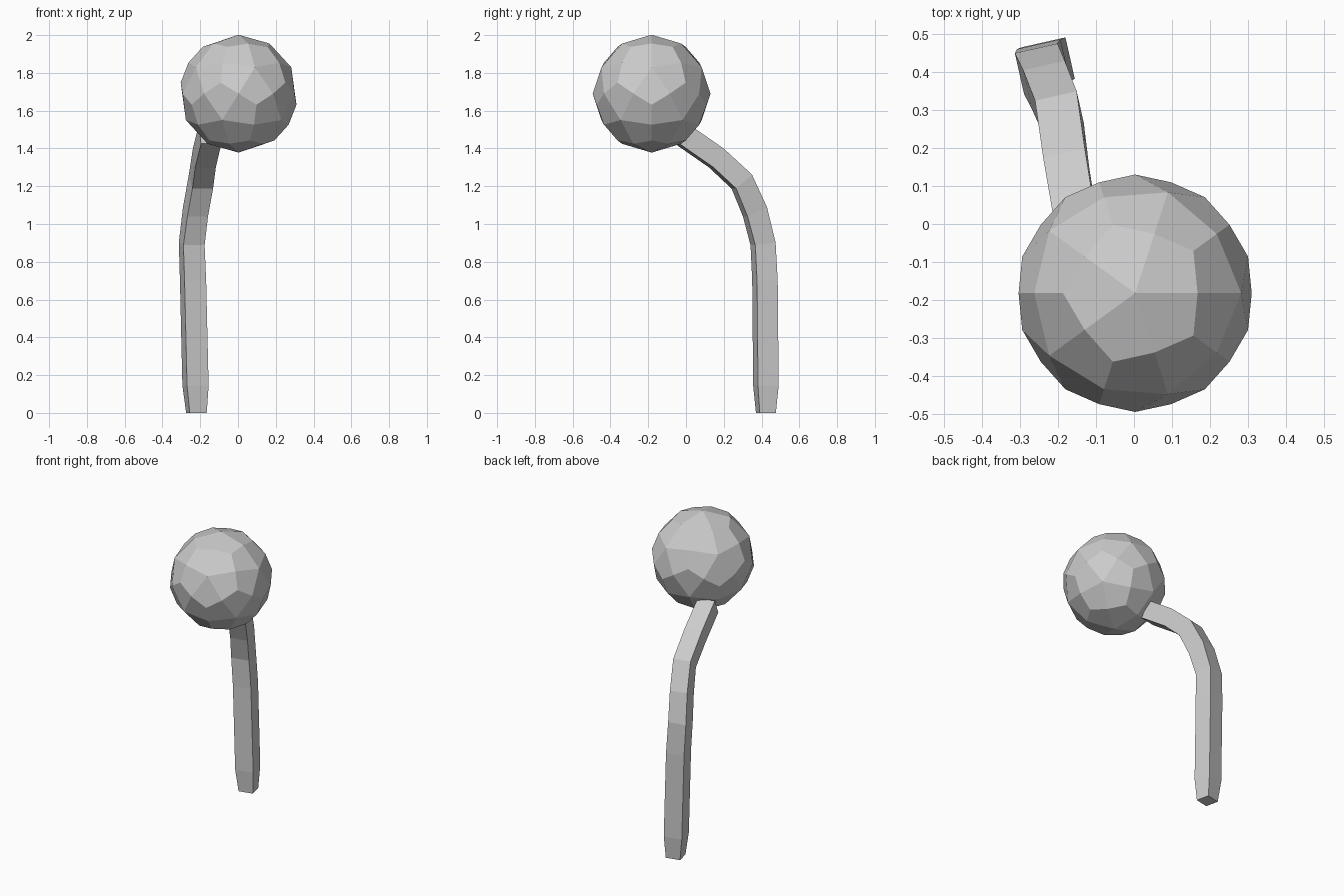
import bpy, bmesh
from mathutils import Vector

if "Cube" in bpy.data.objects:
    bpy.data.objects.remove(bpy.data.objects["Cube"])


def finish(bm, name):
    bmesh.ops.recalc_face_normals(bm, faces=bm.faces)
    mesh = bpy.data.meshes.new(name)
    bm.to_mesh(mesh)
    bm.free()
    obj = bpy.data.objects.new(name, mesh)
    bpy.context.collection.objects.link(obj)
    return obj


# Ball head: icosahedron with every triangle split into three kites
def kite_ball(name, centre, radius):
    ico = bmesh.new()
    bmesh.ops.create_icosphere(ico, subdivisions=1, radius=1)
    bm = bmesh.new()
    for f in ico.faces:
        p = [v.co.copy() for v in f.verts]
        mid = p[0] + p[1] + p[2]
        for i in range(3):
            kite = (p[i], p[i] + p[(i + 1) % 3], mid, p[i] + p[i - 1])
            bm.faces.new([bm.verts.new(q.normalized() * radius + centre) for q in kite])
    ico.free()
    bmesh.ops.remove_doubles(bm, verts=bm.verts, dist=0.001)
    return finish(bm, name)


# Bent shaft: square section swept along a path of rings
def bent_shaft(name, rings):
    side = Vector((0.976, 0.22, 0))
    bm = bmesh.new()
    loops = []
    for centre, width, back, rise in rings:
        u = side * width / 2
        v = Vector((-0.22 * back, 0.976 * back, rise)) / 2
        loops.append([bm.verts.new(Vector(centre) + a * u + b * v)
                      for a, b in ((-1, -1), (1, -1), (1, 1), (-1, 1))])
    for lo, hi in zip(loops, loops[1:]):
        for i in range(4):
            j = (i + 1) % 4
            bm.faces.new((lo[i], lo[j], hi[j], hi[i]))
    bm.faces.new(loops[0])
    bm.faces.new(loops[-1])
    return finish(bm, name)


kite_ball("ball_head", Vector((0.003, -0.182, 1.69)), 0.312)

# centre, width, depth backwards, rise at the back edge
bent_shaft("bent_shaft", [
    ((-0.220, 0.423, 0.000), 0.092, 0.087, 0.00),
    ((-0.225, 0.423, 0.145), 0.117, 0.112, 0.00),
    ((-0.238, 0.418, 0.700), 0.117, 0.112, 0.00),
    ((-0.245, 0.408, 0.895), 0.115, 0.110, 0.015),
    ((-0.225, 0.365, 1.065), 0.112, 0.105, 0.05),
    ((-0.196, 0.295, 1.225), 0.112, 0.085, 0.075),
    ((-0.178, 0.160, 1.350), 0.112, 0.055, 0.10),
    ((-0.148, -0.020, 1.475), 0.110, 0.055, 0.10),
])
